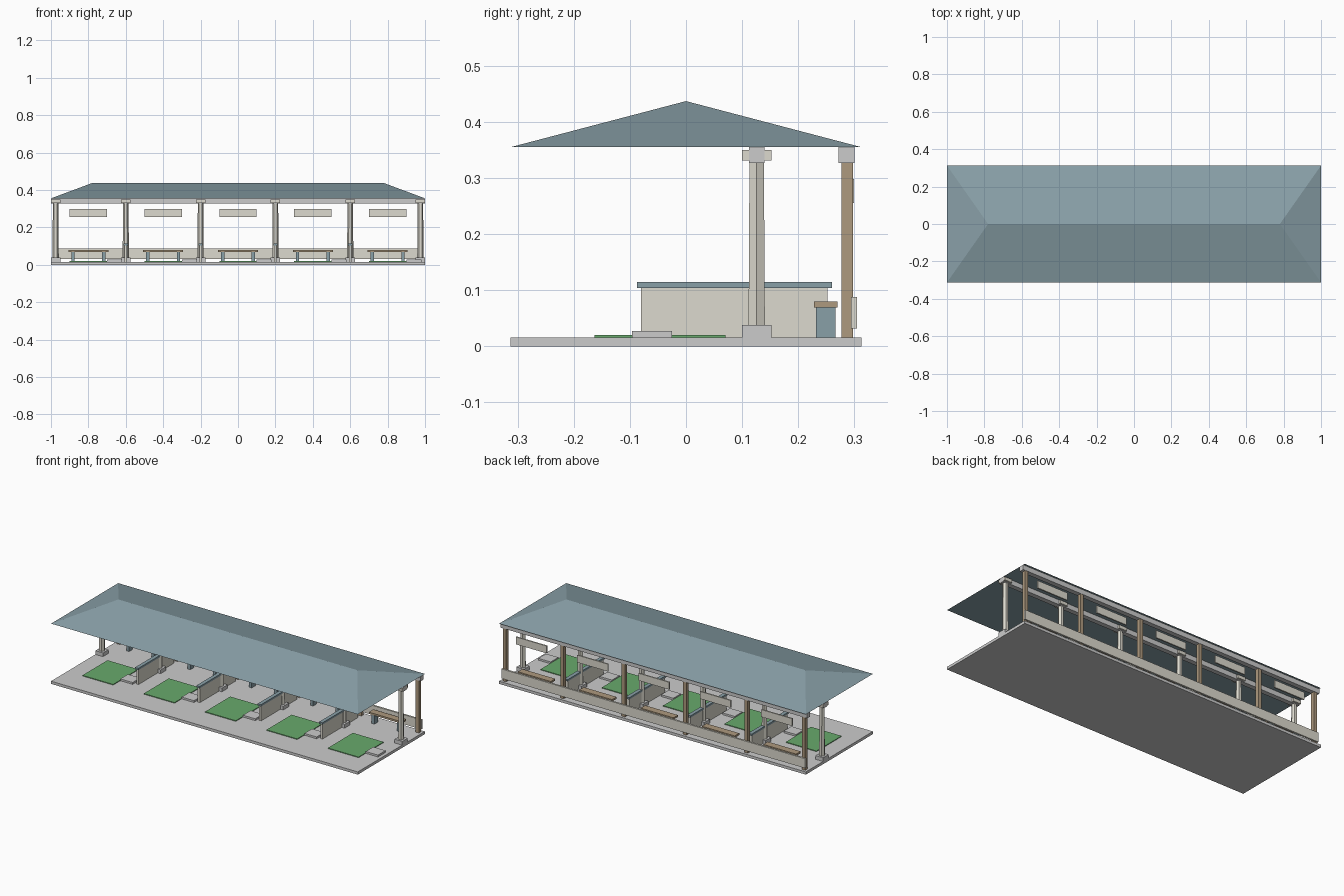
import bpy, bmesh, math

if "Cube" in bpy.data.objects:
    bpy.data.objects.remove(bpy.data.objects["Cube"])

def mat(name, r, g, b):
    m = bpy.data.materials.new(name)
    m.diffuse_color = (r, g, b, 1)
    m.use_nodes = True
    m.node_tree.nodes["Principled BSDF"].inputs["Base Color"].default_value = m.diffuse_color
    return m

BLUE = mat("slate_blue", 0.25, 0.35, 0.39)
CREAM = mat("cream", 0.72, 0.70, 0.62)
WOOD = mat("wood", 0.42, 0.32, 0.21)
GREEN = mat("turf", 0.14, 0.40, 0.15)

def finish(name, bm, material):
    bmesh.ops.recalc_face_normals(bm, faces=bm.faces)
    me = bpy.data.meshes.new(name)
    bm.to_mesh(me)
    bm.free()
    if material:
        me.materials.append(material)
    ob = bpy.data.objects.new(name, me)
    bpy.context.collection.objects.link(ob)
    return ob

def box(name, x, y, z, material=None):
    """Box from (min, max) ranges on each axis."""
    bm = bmesh.new()
    bmesh.ops.create_cube(bm, size=1)
    for v in bm.verts:
        v.co = [(r[0] + r[1]) / 2 + c * (r[1] - r[0]) for c, r in zip(v.co, (x, y, z))]
    return finish(name, bm, material)

def around(c, half):
    return (c - half, c + half)

def column(name, x, y, z0, z1, r0, r1, material):
    """Tapered six-sided column with a corner facing x."""
    bm = bmesh.new()
    rings = [[bm.verts.new((x + r * math.cos(i * math.pi / 3), y + r * math.sin(i * math.pi / 3), z))
              for i in range(6)] for z, r in ((z0, r0), (z1, r1))]
    for i in range(6):
        j = (i + 1) % 6
        bm.faces.new((rings[0][i], rings[0][j], rings[1][j], rings[1][i]))
    for ring in rings:
        bm.faces.new(ring)
    return finish(name, bm, material)

# Floor slab
FLOOR = 0.016
box("floor_slab", (-1, 1), (-0.3125, 0.3125), (0, FLOOR))

# Hipped roof with flat underside
EAVE = 0.355
bm = bmesh.new()
a, b, c, d = [bm.verts.new((x, y, EAVE)) for x, y in
              ((-1, -0.3125), (1, -0.3125), (1, 0.3125), (-1, 0.3125))]
e, f = [bm.verts.new((x, 0, 0.437)) for x in (-0.78, 0.78)]
for face in ((a, b, f, e), (b, c, f), (c, d, e, f), (d, a, e), (d, c, b, a)):
    bm.faces.new(face)
finish("hip_roof", bm, BLUE)

# Roof beams
box("column_beam", (-1, 1), around(0.126, 0.014), (0.327, EAVE))
box("rear_beam", (-1, 1), around(0.286, 0.014), (0.327, EAVE))

# Columns with plinths and capitals, and the rear timber posts
for i, x in enumerate((-0.975, -0.6, -0.2, 0.2, 0.6, 0.975)):
    box(f"plinth_{i}", around(x, 0.025), around(0.126, 0.026), (FLOOR, 0.038))
    column(f"column_{i}", x, 0.126, 0.036, 0.335, 0.0168, 0.0148, CREAM)
    box(f"capital_{i}", around(x, 0.025), around(0.126, 0.026), (0.331, 0.350), CREAM)
    box(f"rear_post_{i}", around(x, 0.0105), around(0.2875, 0.0105), (FLOOR, 0.328), WOOD)

# Rear low wall
box("rear_kickboard", (-0.99, 0.99), (0.294, 0.305), (0.032, 0.088), CREAM)

# Dividers between bays
for i, x in enumerate((-0.6, -0.2, 0.2, 0.6)):
    box(f"divider_{i}", around(x, 0.007), (-0.08, 0.252), (FLOOR, 0.105), CREAM)
    box(f"divider_cap_{i}", around(x, 0.011), (-0.087, 0.26), (0.104, 0.115), BLUE)

# Bay fittings: mat, tray, bench and hanging sign
for i, x in enumerate((-0.8, -0.4, 0, 0.4, 0.8)):
    box(f"turf_mat_{i}", around(x, 0.1), (-0.163, 0.07), (FLOOR, 0.020), GREEN)
    box(f"ball_tray_{i}", around(x + 0.14, 0.04), (-0.096, -0.025), (FLOOR, 0.027))
    box(f"bench_seat_{i}", around(x, 0.107), (0.228, 0.270), (0.069, 0.080), WOOD)
    for side in (-1, 1):
        box(f"bench_leg_{i}_{'left' if side < 0 else 'right'}",
            around(x + side * 0.082, 0.009), (0.232, 0.266), (FLOOR, 0.070), BLUE)
    box(f"bay_sign_{i}", around(x, 0.1), (0.291, 0.299), (0.255, 0.298), CREAM)
